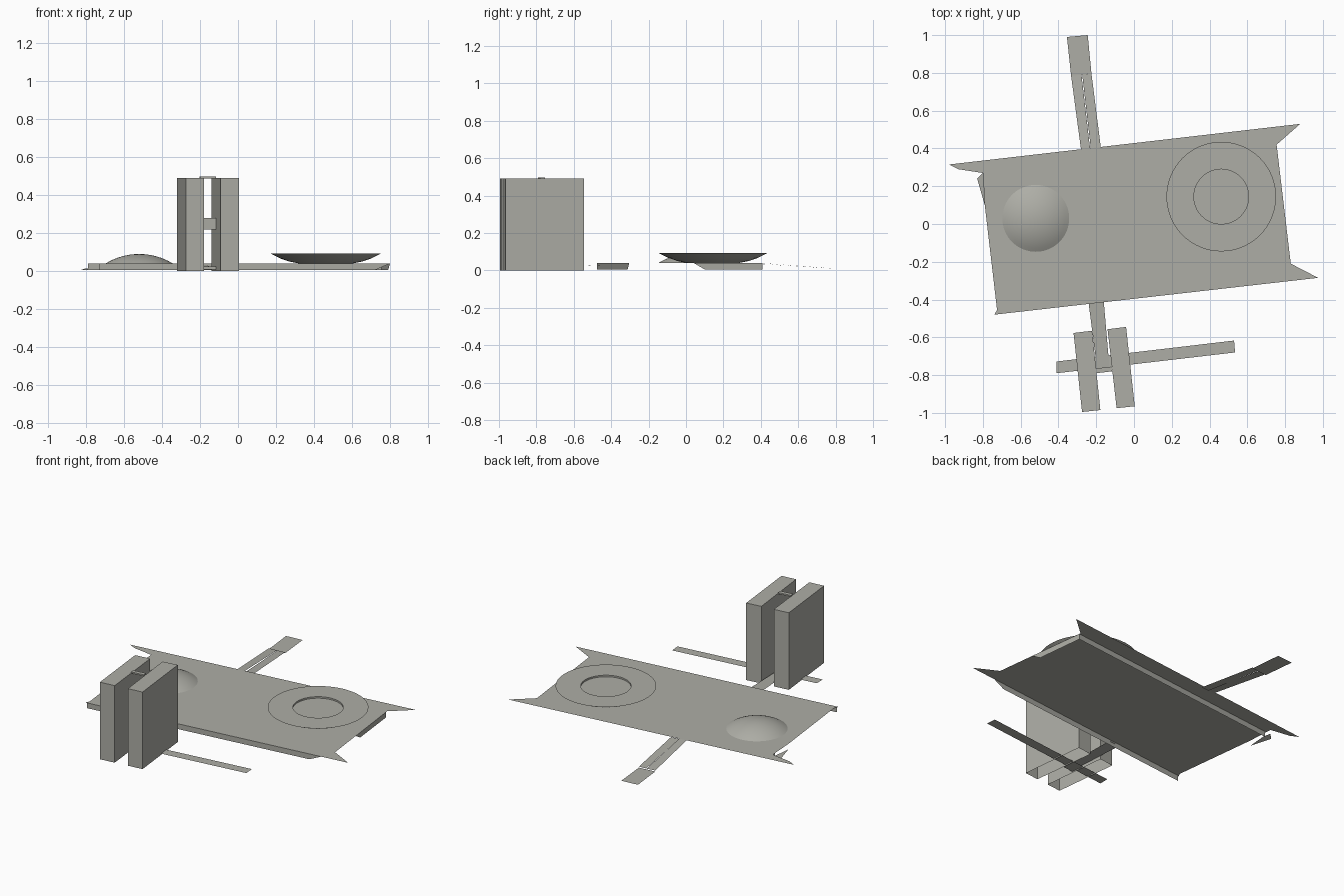
import bpy, bmesh, math
from mathutils import Vector

if "Cube" in bpy.data.objects:
    bpy.data.objects.remove(bpy.data.objects["Cube"])

concrete = bpy.data.materials.new("grey_concrete")
concrete.diffuse_color = (0.42, 0.42, 0.38, 1)
concrete.use_nodes = True
concrete.node_tree.nodes["Principled BSDF"].inputs["Base Color"].default_value = concrete.diffuse_color


def finish(name, bm, smooth=False):
    me = bpy.data.meshes.new(name)
    bm.to_mesh(me)
    bm.free()
    ob = bpy.data.objects.new(name, me)
    bpy.context.collection.objects.link(ob)
    me.materials.append(concrete)
    if smooth:
        bpy.ops.object.select_all(action='DESELECT')
        ob.select_set(True)
        bpy.context.view_layer.objects.active = ob
        bpy.ops.object.shade_smooth_by_angle(angle=math.radians(30))
    return ob


def sheet(name, *polys):
    """Thin surface made of one or more polygons."""
    bm = bmesh.new()
    for poly in polys:
        bm.faces.new([bm.verts.new(p) for p in poly])
    bmesh.ops.remove_doubles(bm, verts=bm.verts, dist=0.0005)
    return finish(name, bm)


def flat(pts, z):
    return [(x, y, z) for x, y in pts]


def block(name, pts, z0, z1, bottom=True):
    """Upright prism over a counter-clockwise footprint."""
    bm = bmesh.new()
    lo = [bm.verts.new((x, y, z0)) for x, y in pts]
    hi = [bm.verts.new((x, y, z1)) for x, y in pts]
    n = len(pts)
    for i in range(n):
        j = (i + 1) % n
        bm.faces.new((lo[i], lo[j], hi[j], hi[i]))
    bm.faces.new(hi)
    if bottom:
        bm.faces.new(lo[::-1])
    return finish(name, bm)


def lathe(name, profile, centre, steps=64):
    """Spin a radius/height profile around a vertical axis."""
    bm = bmesh.new()
    cx, cy = centre
    verts = [bm.verts.new((cx + r, cy, z)) for r, z in profile]
    edges = [bm.edges.new(p) for p in zip(verts, verts[1:])]
    bmesh.ops.spin(bm, geom=verts + edges, cent=(cx, cy, 0), axis=(0, 0, 1),
                   angle=math.tau, steps=steps)
    bmesh.ops.remove_doubles(bm, verts=bm.verts, dist=0.0005)
    bmesh.ops.recalc_face_normals(bm, faces=bm.faces)
    return finish(name, bm, smooth=True)


# Roof terrace with pointed corners
ROOF = 0.04
sheet("roof_terrace", flat([
    (-0.98, 0.315), (-0.93, 0.29), (-0.80, 0.27), (-0.79, 0.10),
    (-0.725, -0.455), (-0.74, -0.48), (0.975, -0.285), (0.83, -0.21),
    (0.755, 0.42), (0.88, 0.53)], ROOF))

# Walls under the terrace
sheet("front_wall", [(-0.73, -0.476, 0.005), (0.72, -0.312, 0.005),
                     (0.80, -0.303, ROOF), (-0.73, -0.476, ROOF)])
sheet("back_wall", [(0.755, 0.41, 0.005), (-0.79, 0.235, 0.005),
                    (-0.79, 0.235, ROOF), (0.755, 0.41, ROOF)])
sheet("right_end_wall", [(0.79, 0.10, 0.005), (0.755, 0.41, 0.005),
                         (0.755, 0.41, ROOF), (0.80, 0.04, ROOF)])
sheet("left_end_ramp", [(-0.80, 0.27, 0.015), (-0.83, 0.24, 0.005),
                        (-0.79, 0.10, 0.005), (-0.79, 0.22, 0.015)])

# Shallow dome: a spherical cap
R, H = 0.177, 0.05
ball = (R * R + H * H) / (2 * H)
a = math.asin(R / ball)
lathe("dome", [(ball * math.sin(a * (1 - i / 8)),
                ROOF + H - ball + ball * math.cos(a * (1 - i / 8)))
               for i in range(9)], (-0.52, 0.03))

# Upturned bowl with a lid and a sunken centre
lathe("bowl", [(0.14, ROOF), (0.19, 0.05), (0.24, 0.067), (0.29, 0.092),
               (0.145, 0.092), (0.145, 0.082), (0, 0.082)], (0.462, 0.145))

# Twin towers, open underneath
left = [(-0.275, -0.995), (-0.178, -0.985), (-0.222, -0.565), (-0.32, -0.577)]
right = [(-0.092, -0.975), (0.004, -0.965), (-0.042, -0.545), (-0.14, -0.557)]
block("left_tower", left, 0, 0.49, bottom=False)
block("right_tower", right, 0, 0.49, bottom=False)

# Links between the towers
link = [(-0.20, -0.79), (-0.115, -0.78), (-0.118, -0.755), (-0.203, -0.765)]
block("middle_bridge", link, 0.22, 0.28)
block("top_bridge", link, 0.488, 0.497)
block("base_bridge", link, 0.008, 0.025)

# Rear ramp, split along most of its length
sheet("rear_ramp",
      flat([(-0.355, 0.99), (-0.333, 0.785), (-0.278, 0.79),
            (-0.225, 0.795), (-0.245, 1.0)], 0.004),
      [(-0.333, 0.785, 0.010), (-0.28, 0.39, ROOF), (-0.232, 0.395, ROOF),
       (-0.278, 0.79, 0.010)],
      [(-0.274, 0.79, 0.010), (-0.228, 0.395, 0.034), (-0.175, 0.40, 0.034),
       (-0.225, 0.795, 0.010)])

# Front walkway and cross path
sheet("front_walkway", [(-0.24, -0.42, ROOF - 0.01), (-0.195, -0.77, 0.012),
                        (-0.13, -0.76, 0.012), (-0.16, -0.41, ROOF - 0.01)])
sheet("cross_path", flat([(-0.41, -0.79), (0.535, -0.68), (0.53, -0.617),
                          (-0.41, -0.728)], 0.008))
